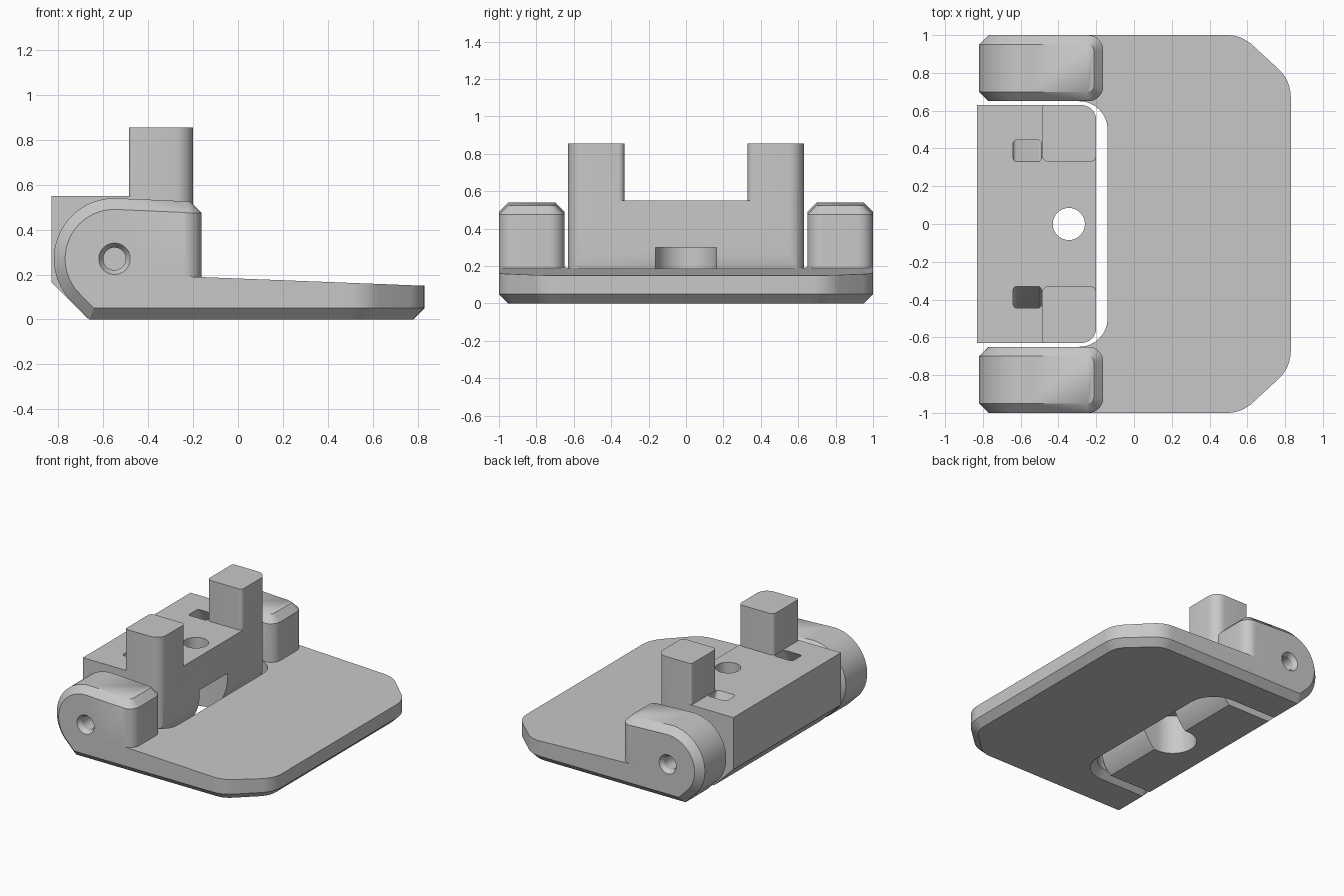
import bpy, bmesh
from math import sin, cos, radians, pi
from mathutils import Vector, Matrix

cube = bpy.data.objects.get("Cube")
if cube:
    bpy.data.objects.remove(cube, do_unlink=True)

grey = bpy.data.materials.new("plain grey")
grey.use_nodes = True
grey.diffuse_color = (0.58, 0.58, 0.58, 1)
grey.node_tree.nodes["Principled BSDF"].inputs["Base Color"].default_value = grey.diffuse_color


def finish(name, bm):
    bmesh.ops.recalc_face_normals(bm, faces=bm.faces)
    mesh = bpy.data.meshes.new(name)
    bm.to_mesh(mesh)
    bm.free()
    mesh.materials.append(grey)
    obj = bpy.data.objects.new(name, mesh)
    bpy.context.collection.objects.link(obj)
    return obj


def rounded(corners, steps=8):
    """Outline from (x, y, radius) corners, each radius turned into an arc."""
    out = []
    for i, (x, y, r) in enumerate(corners):
        p = Vector((x, y))
        if r == 0:
            out.append(p)
            continue
        a = (Vector(corners[i - 1][:2]) - p).normalized()
        b = (Vector(corners[(i + 1) % len(corners)][:2]) - p).normalized()
        half = a.angle(b) / 2
        centre = p + (a + b).normalized() * (r / sin(half))
        tangent = r * cos(half) / sin(half)
        start = (p + a * tangent - centre).normalized()
        end = (p + b * tangent - centre).normalized()
        out += [centre + start.slerp(end, k / steps).normalized() * r for k in range(steps + 1)]
    return out


def circle(x, y, r, a0=0, a1=360, n=48):
    return [(x + r * cos(radians(a0 + (a1 - a0) * k / n)),
             y + r * sin(radians(a0 + (a1 - a0) * k / n))) for k in range(n)]


def prism_mesh(outline, lo, hi, axis="z"):
    bm = bmesh.new()
    place = (lambda p, t: (p[0], p[1], t)) if axis == "z" else (lambda p, t: (p[0], t, p[1]))
    low = [bm.verts.new(place(p, lo)) for p in outline]
    high = [bm.verts.new(place(p, hi)) for p in outline]
    bm.faces.new(low)
    bm.faces.new(high)
    for i in range(len(low)):
        bm.faces.new((low[i - 1], low[i], high[i], high[i - 1]))
    bmesh.ops.recalc_face_normals(bm, faces=bm.faces)
    return bm


def prism(name, *args):
    return finish(name, prism_mesh(*args))


def combine(obj, other, operation):
    """Boolean the other object into obj, then discard it."""
    mod = obj.modifiers.new("cut", "BOOLEAN")
    mod.operation, mod.object, mod.solver = operation, other, "EXACT"
    bpy.context.view_layer.update()
    result = bpy.data.meshes.new_from_object(obj.evaluated_get(bpy.context.evaluated_depsgraph_get()))
    obj.modifiers.clear()
    obj.data = result
    bpy.data.objects.remove(other, do_unlink=True)


# Base plate: U-shaped outline, chamfered underside, gently sloping top
half = [(-0.5, 0.65, 0), (-0.5, 1, 0), (0.57, 1, 0.2), (0.83, 0.76, 0.2)]
slot = (-0.14, 0.65, 0.15)
flip = lambda pts: [(x, -y, r) for x, y, r in reversed(pts)]
bm = prism_mesh(rounded(half + flip(half) + flip([slot]) + [slot]), 0, 0.2)
for v in bm.verts:
    if v.co.z > 0.1:
        v.co.z = 0.19 - 0.04 * (v.co.x + 0.2) / 1.03
rim = [e for e in bm.edges if all(v.co.z < 0.01 for v in e.verts)]
bmesh.ops.bevel(bm, geom=rim, offset=0.05, segments=1, affect="EDGES", clamp_overlap=False)
base = finish("base_plate", bm)

# Hinge ears: chamfered convex lugs with rounded ends
px, pz, edge = -0.55, 0.27, 0.05
for side in (-1, 1):
    yc = side * 0.825
    pts = []
    for inset, depth in ((0, 0.125), (edge, 0.175)):
        profile = circle(px, pz, pz - inset, 90, 225, 32)
        profile += [(px - 0.112 + inset * 0.414, inset), (-0.25, inset), (-0.25, 0.527 - inset)]
        pts += [(x, yc + s * depth, z) for x, z in profile for s in (-1, 1)]
    for k in range(18):
        s = -1 if k < 9 else 1
        a = s * pi / 2 * (k % 9) / 8
        for r, z in ((0.08, 0.475), (0.08, 0.1), (0.03, 0.525)):
            pts.append((-0.243 + r * cos(a), yc + s * 0.095 + r * sin(a), z))
    bm = bmesh.new()
    for p in pts:
        bm.verts.new(p)
    bmesh.ops.convex_hull(bm, input=bm.verts)
    loose = [v for v in bm.verts if not v.link_faces]
    bmesh.ops.delete(bm, geom=loose, context="VERTS")
    bmesh.ops.dissolve_limit(bm, angle_limit=0.002, verts=bm.verts, edges=bm.edges)
    combine(base, finish("hinge_ear", bm), "UNION")

# Countersunk pin holes through the ears
for side in (-1, 1):
    lo, hi = sorted((side * 0.6, side * 1.1))
    combine(base, prism("pin_bore", circle(px, pz, 0.05), lo, hi, "y"), "DIFFERENCE")
    bm = bmesh.new()
    bmesh.ops.create_cone(bm, cap_ends=True, segments=48, radius1=0.09, radius2=0.05, depth=0.06,
                          matrix=Matrix.Translation((px, side, pz)) @ Matrix.Rotation(side * pi / 2, 4, "X"))
    combine(base, finish("countersink", bm), "DIFFERENCE")

# Swinging block: side profile trimmed by a rounded plan
profile = [(-0.83, 0.55), (-0.83, 0.165), (-0.67, 0.005)]
profile += circle(px, pz, 0.35, -49, 0, 16) + [(-0.2, pz), (-0.2, 0.55)]
block = prism("hinge_block", profile, -0.63, 0.63, "y")
plan = rounded([(-0.9, -0.63, 0), (-0.2, -0.63, 0.08), (-0.2, 0.63, 0.08), (-0.9, 0.63, 0)])
combine(block, prism("plan_trim", plan, -0.1, 0.7), "INTERSECT")

# Upright posts and slanted pockets beside them
for s in (-1, 1):
    post = rounded([(-0.485, s * 0.33, 0.03), (-0.2, s * 0.33, 0.03),
                    (-0.2, s * 0.63, 0.08), (-0.485, s * 0.63, 0.015)])
    combine(block, prism("post", post, 0.4, 0.855), "UNION")
    pocket = rounded([(-0.64, s * 0.33, 0.02), (-0.49, s * 0.33, 0.02),
                      (-0.49, s * 0.445, 0.02), (-0.64, s * 0.445, 0.02)], 4)
    bm = prism_mesh(pocket, 0.25, 0.6)
    for v in bm.verts:
        v.co.y += s * (0.55 - v.co.z) * 0.5
    combine(block, finish("pocket", bm), "DIFFERENCE")

# Screw hole and the open recess beneath it
combine(block, prism("screw_hole", circle(-0.345, 0, 0.085), -0.1, 0.7), "DIFFERENCE")
recess = circle(-0.345, 0, 0.163, 90, 270, 32) + [(-0.345, -0.163), (0, -0.163), (0, 0.163)]
combine(block, prism("screw_recess", recess, -0.1, 0.3), "DIFFERENCE")

# Smooth the curved walls, keep the edges crisp
for obj in (base, block):
    bpy.ops.object.select_all(action="DESELECT")
    obj.select_set(True)
    bpy.context.view_layer.objects.active = obj
    bpy.ops.object.shade_smooth_by_angle(angle=radians(25))
